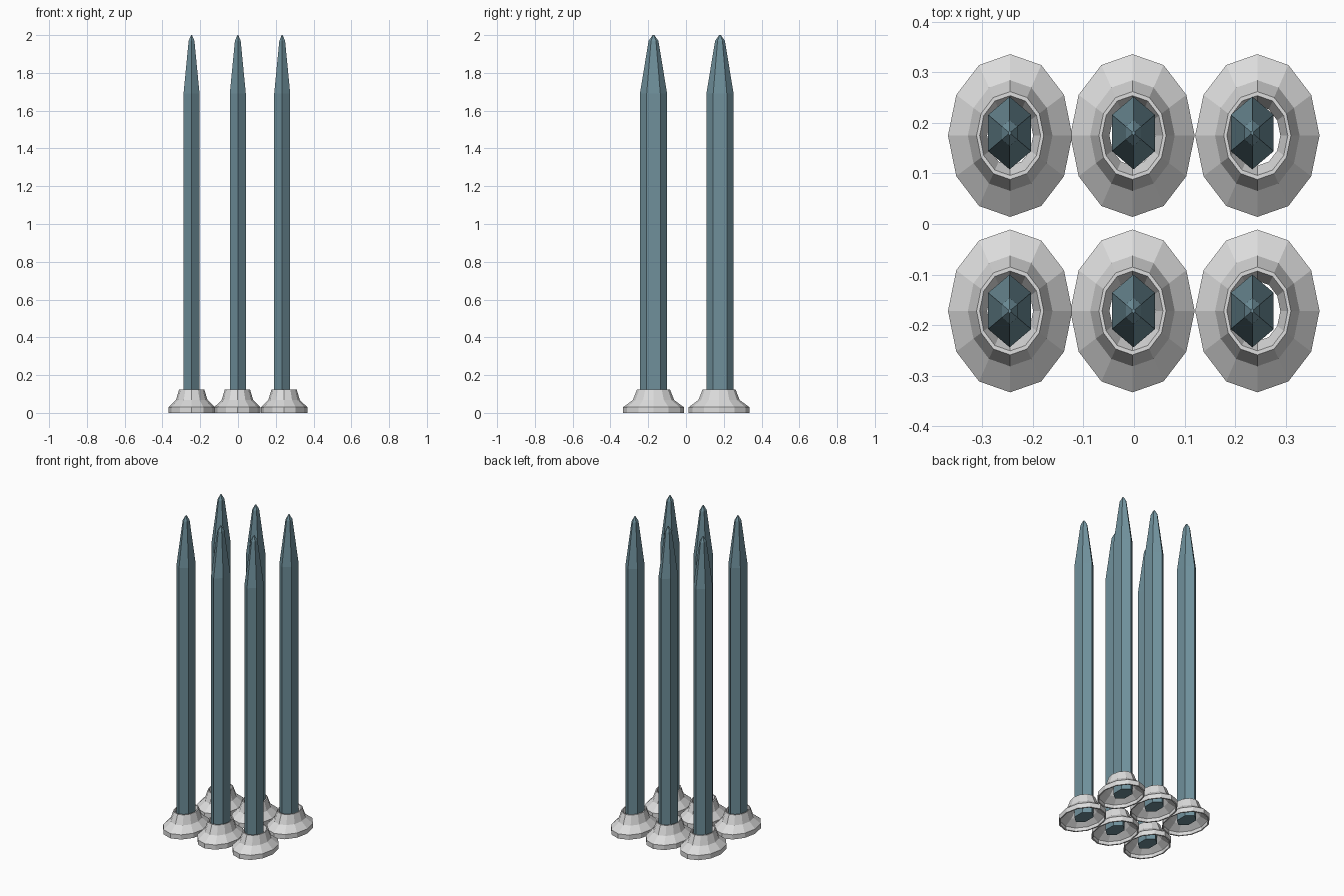
import bpy, bmesh, math

if "Cube" in bpy.data.objects:
    bpy.data.objects.remove(bpy.data.objects["Cube"])


def material(name, rgb):
    m = bpy.data.materials.new(name)
    m.diffuse_color = (*rgb, 1)
    m.use_nodes = True
    m.node_tree.nodes["Principled BSDF"].inputs["Base Color"].default_value = m.diffuse_color
    return m


TEAL = material("slate_teal", (0.16, 0.28, 0.33))
GREY = material("light_grey", (0.72, 0.72, 0.72))


def revolve(name, sides, profile, rx, ry, loc, mat, closed):
    """Elliptical lathe, profile = (radius factor, z); closed joins last ring to first, else caps ends."""
    bm = bmesh.new()
    rings = []
    for f, z in profile:
        ring = []
        for i in range(sides):
            a = math.pi / 2 + 2 * math.pi * i / sides
            ring.append(bm.verts.new((rx * f * math.cos(a), ry * f * math.sin(a), z)))
        rings.append(ring)
    pairs = list(zip(rings, rings[1:]))
    if closed:
        pairs.append((rings[-1], rings[0]))
    else:
        bm.faces.new(rings[0])
        bm.faces.new(rings[-1])
    for a, b in pairs:
        for i in range(sides):
            j = (i + 1) % sides
            bm.faces.new((a[i], a[j], b[j], b[i]))
    bmesh.ops.remove_doubles(bm, verts=bm.verts, dist=1e-4)
    bmesh.ops.recalc_face_normals(bm, faces=bm.faces)
    me = bpy.data.meshes.new(name)
    bm.to_mesh(me)
    bm.free()
    me.materials.append(mat)
    ob = bpy.data.objects.new(name, me)
    ob.location = (*loc, 0)
    bpy.context.collection.objects.link(ob)


# hollow foot: outer flare, sunken collar, inner shell
FOOT = [(1, 0), (1, 0.03), (0.68, 0.068), (0.54, 0.125), (0.49, 0.125),
        (0.37, 0.085), (0.46, 0.08), (0.62, 0.052), (0.94, 0.022), (0.94, 0)]
# hexagonal post with tapered point
POST = [(1, 0.02), (1, 1.69), (0.36, 1.97), (0.06, 2.0)]

for row, foot_y, post_y in (("back", 0.175, 0.180), ("front", -0.172, -0.172)):
    for col, foot_x, post_x in (("left", -0.245, -0.246), ("middle", -0.003, -0.001),
                                ("right", 0.244, 0.234)):
        revolve(f"{row}_{col}_foot", 12, FOOT, 0.123, 0.161, (foot_x, foot_y), GREY, True)
        revolve(f"{row}_{col}_post", 6, POST, 0.049, 0.072, (post_x, post_y), TEAL, False)
